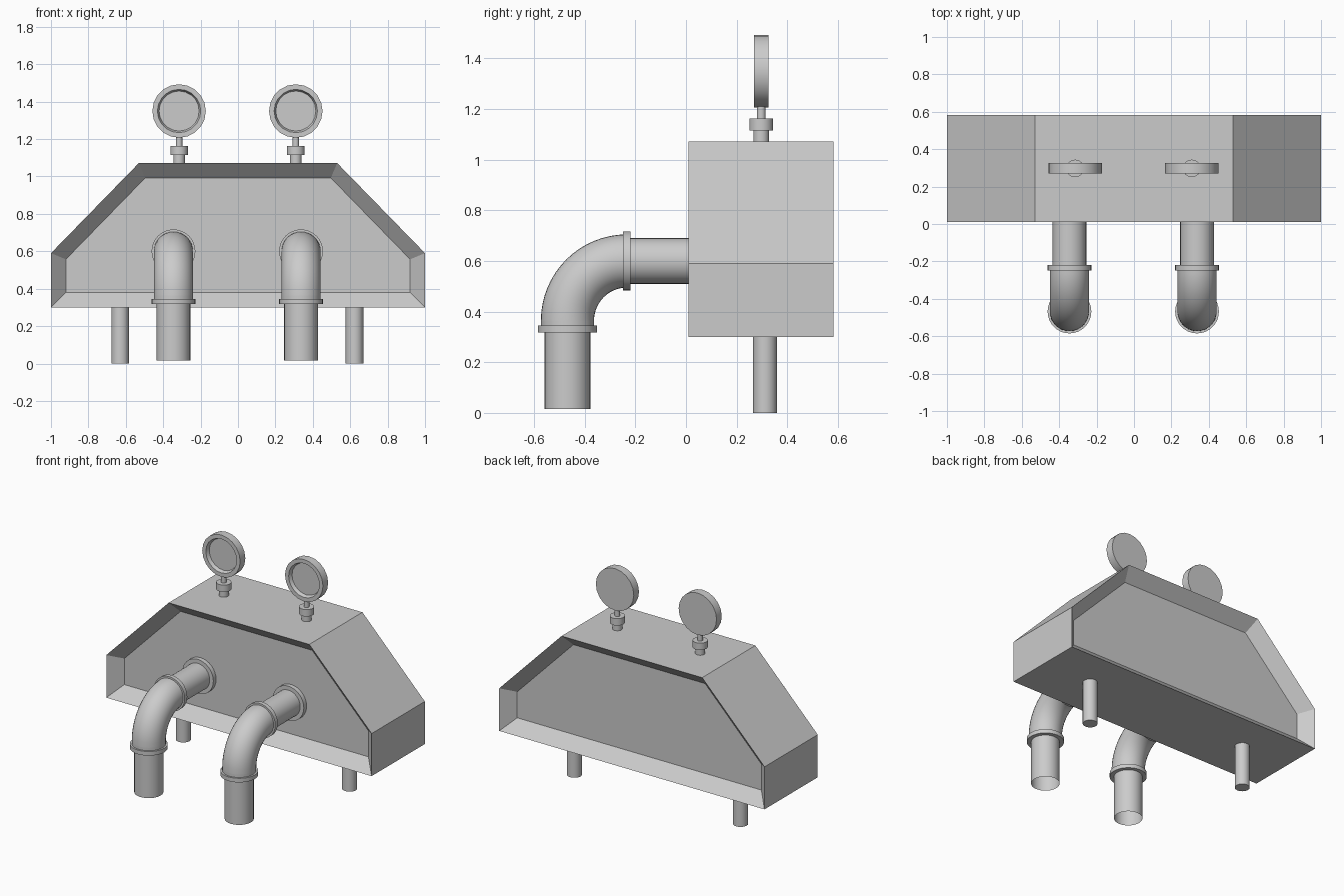
import bpy, bmesh, math
from mathutils import Matrix, Vector

if "Cube" in bpy.data.objects:
    bpy.data.objects.remove(bpy.data.objects["Cube"])


def finish(bm, name, smooth=True, recalc=True):
    if recalc:
        bmesh.ops.recalc_face_normals(bm, faces=bm.faces)
    me = bpy.data.meshes.new(name)
    bm.to_mesh(me)
    bm.free()
    ob = bpy.data.objects.new(name, me)
    bpy.context.collection.objects.link(ob)
    if smooth:
        bpy.ops.object.select_all(action='DESELECT')
        ob.select_set(True)
        bpy.context.view_layer.objects.active = ob
        bpy.ops.object.shade_smooth_by_angle(angle=math.radians(35))
    return ob


def lathe(name, profile, center, axis='Z', sides=32):
    """Revolve (radius, height) points about an axis through center."""
    bm = bmesh.new()
    vs = [bm.verts.new((r, 0, h)) for r, h in profile]
    es = [bm.edges.new(p) for p in zip(vs, vs[1:])]
    bmesh.ops.spin(bm, geom=vs + es, cent=(0, 0, 0), axis=(0, 0, 1),
                   angle=math.tau, steps=sides, use_merge=True)
    bmesh.ops.remove_doubles(bm, verts=bm.verts, dist=1e-5)
    rot = Matrix.Rotation(math.pi / 2, 4, 'X') if axis == 'Y' else Matrix()
    bm.transform(Matrix.Translation(center) @ rot)   # 'Y': height runs to -y
    return finish(bm, name)


def cylinder(name, r, h0, h1, center, axis='Z', sides=32, capped=True):
    side = [(r, h0), (r, h1)]
    return lathe(name, [(0, h0)] + side + [(0, h1)] if capped else side,
                 center, axis, sides)


# Housing: trapezoid-topped block with recessed front and back panels
bm = bmesh.new()
outline = [(-1, .3), (1, .3), (1, .59), (.53, 1.072), (-.53, 1.072), (-1, .59)]
front = bm.faces.new([bm.verts.new((x, .01, z)) for x, z in outline])
ext = bmesh.ops.extrude_face_region(bm, geom=[front], use_keep_orig=True)
bmesh.ops.translate(bm, vec=(0, .573, 0),
                    verts=[v for v in ext['geom'] if isinstance(v, bmesh.types.BMVert)])
bmesh.ops.recalc_face_normals(bm, faces=bm.faces)
panels = [f for f in bm.faces if abs(f.normal.y) > .9]
bmesh.ops.inset_individual(bm, faces=panels, thickness=.08, depth=0, use_even_offset=True)
for f in panels:
    bmesh.ops.translate(bm, verts=f.verts, vec=f.normal * -.08)
finish(bm, "housing", smooth=False, recalc=False)

# Outlet pipes: wall flange, straight run, elbow, collars, open spout
PZ, PY, BEND = .60, -.468, .235
for side, x in (("left", -.345), ("right", .337)):
    cylinder(side + "_wall_flange", .117, -.09, -.06, (x, 0, PZ), 'Y')
    cylinder(side + "_inlet_pipe", .09, -.09, .235, (x, 0, PZ), 'Y', capped=False)
    cylinder(side + "_upper_collar", .117, .22, .248, (x, 0, PZ), 'Y')
    bm = bmesh.new()
    ring = bmesh.ops.create_circle(bm, segments=32, radius=.105)['verts']
    bmesh.ops.rotate(bm, verts=ring, matrix=Matrix.Rotation(math.pi / 2, 3, 'X'))
    bmesh.ops.translate(bm, verts=ring, vec=(x, PY + BEND, PZ))
    bmesh.ops.spin(bm, geom=list(bm.verts) + list(bm.edges),
                   cent=(x, PY + BEND, PZ - BEND), axis=(1, 0, 0),
                   angle=math.pi / 2, steps=16)
    finish(bm, side + "_elbow")
    cylinder(side + "_elbow_end", .105, .34, PZ - BEND, (x, PY, 0), capped=False)
    cylinder(side + "_lower_collar", .117, .317, .345, (x, PY, 0))
    cylinder(side + "_spout", .09, .015, .33, (x, PY, 0), capped=False)

# Gauges: stepped stem and a dial with a sunken face
for side, x in (("left", -.315), ("right", .309)):
    lathe(side + "_gauge_stem",
          [(0, 1.06), (.031, 1.06), (.031, 1.115), (.047, 1.115), (.047, 1.162),
           (.017, 1.162), (.017, 1.215), (0, 1.215)], (x, .297, 0), sides=24)
    lathe(side + "_gauge_dial",
          [(0, -.028), (.143, -.028), (.143, .028), (.116, .028),
           (.107, .004), (0, .004)], (x, .297, 1.35), 'Y', sides=20)

# Support legs
for side, x in (("left", -.63), ("right", .623)):
    cylinder(side + "_leg", .047, 0, .31, (x, .312, 0), sides=24)
